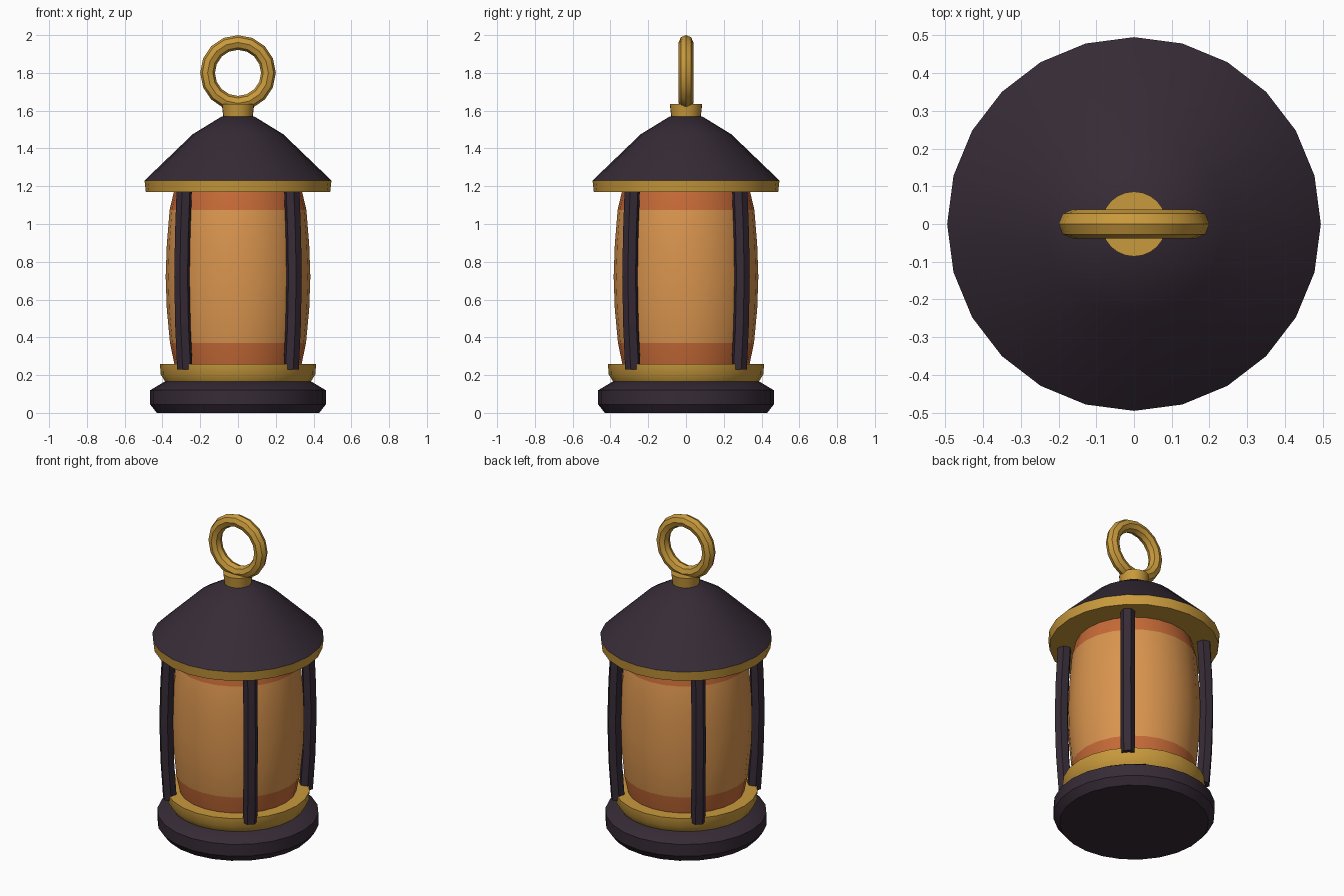
import bpy, bmesh, math
from math import sin, cos, pi

cube = bpy.data.objects.get("Cube")
if cube:
    bpy.data.objects.remove(cube, do_unlink=True)


def material(name, rgb):
    m = bpy.data.materials.new(name)
    m.use_nodes = True
    m.diffuse_color = (*rgb, 1)
    m.node_tree.nodes["Principled BSDF"].inputs["Base Color"].default_value = (*rgb, 1)
    return m


DARK = material("dark iron", (0.037, 0.024, 0.037))
BRASS = material("brass", (0.58, 0.32, 0.045))
GLASS = material("amber glass", (0.70, 0.30, 0.077))
BAND = material("deep orange glass", (0.565, 0.145, 0.038))


def loft(name, rings, mats, closed=False):
    """Skin a list of rings of points, capping the ends unless it is a closed loop."""
    bm = bmesh.new()
    loops = [[bm.verts.new(p) for p in ring] for ring in rings]
    pairs = list(zip(loops, loops[1:]))
    if closed:
        pairs.append((loops[-1], loops[0]))
    else:
        bm.faces.new(loops[0])
        bm.faces.new(loops[-1])
    n = len(loops[0])
    for a, b in pairs:
        for i in range(n):
            j = (i + 1) % n
            bm.faces.new((a[i], a[j], b[j], b[i]))
    bmesh.ops.recalc_face_normals(bm, faces=bm.faces)
    me = bpy.data.meshes.new(name)
    bm.to_mesh(me)
    bm.free()
    for m in mats:
        me.materials.append(m)
    ob = bpy.data.objects.new(name, me)
    bpy.context.collection.objects.link(ob)
    bpy.ops.object.select_all(action='DESELECT')
    ob.select_set(True)
    bpy.context.view_layer.objects.active = ob
    bpy.ops.object.shade_smooth_by_angle(angle=math.radians(35))
    return ob


def lathe(name, profile, *mats, sides=24):
    angles = [2 * pi * i / sides for i in range(sides)]
    return loft(name, [[(r * cos(a), r * sin(a), z) for a in angles] for r, z in profile], mats)


# Base, collar and roof
lathe("base", [(0.43, 0), (0.465, 0.045), (0.465, 0.12), (0.39, 0.165)], DARK)
lathe("collar", [(0.385, 0.165), (0.41, 0.205), (0.413, 0.26)], BRASS)
lathe("roof_trim", [(0.488, 1.17), (0.495, 1.23)], BRASS)
lathe("roof", [(0.495, 1.23), (0.24, 1.475), (0.085, 1.57)], DARK)
lathe("finial", [(0.077, 1.56), (0.086, 1.635)], BRASS)

# Barrel glass with darker bands at both ends
glass = lathe("glass", [(0.335, 0.25), (0.36, 0.37), (0.377, 0.55), (0.383, 0.72),
                        (0.377, 0.89), (0.362, 1.075), (0.337, 1.18)], GLASS, BAND)
for f in glass.data.polygons:
    f.material_index = int(f.center.z < 0.37 or f.center.z > 1.075)

# Four bowed hexagonal ribs on the diagonals
RIB_PATH = [(0.398, 0.23), (0.413, 0.46), (0.42, 0.72), (0.414, 0.96), (0.402, 1.19)]
for k, name in enumerate(("back_left", "back_right", "front_right", "front_left")):
    t = pi / 4 + k * pi / 2
    rings = []
    for r, z in RIB_PATH:
        ring = []
        for i in range(6):
            a = pi / 6 + i * pi / 3
            u, v = r + 0.042 * cos(a), 0.042 * sin(a)
            ring.append((u * cos(t) - v * sin(t), u * sin(t) + v * cos(t), z))
        rings.append(ring)
    loft(name + "_rib", rings, [DARK])

# Upright hanging ring
rings = []
for i in range(16):
    a = 2 * pi * i / 16
    tube = [2 * pi * j / 8 for j in range(8)]
    rings.append([((0.161 + 0.039 * cos(b)) * cos(a), 0.039 * sin(b),
                   1.8 + (0.161 + 0.039 * cos(b)) * sin(a)) for b in tube])
loft("hanging_ring", rings, [BRASS], closed=True)
